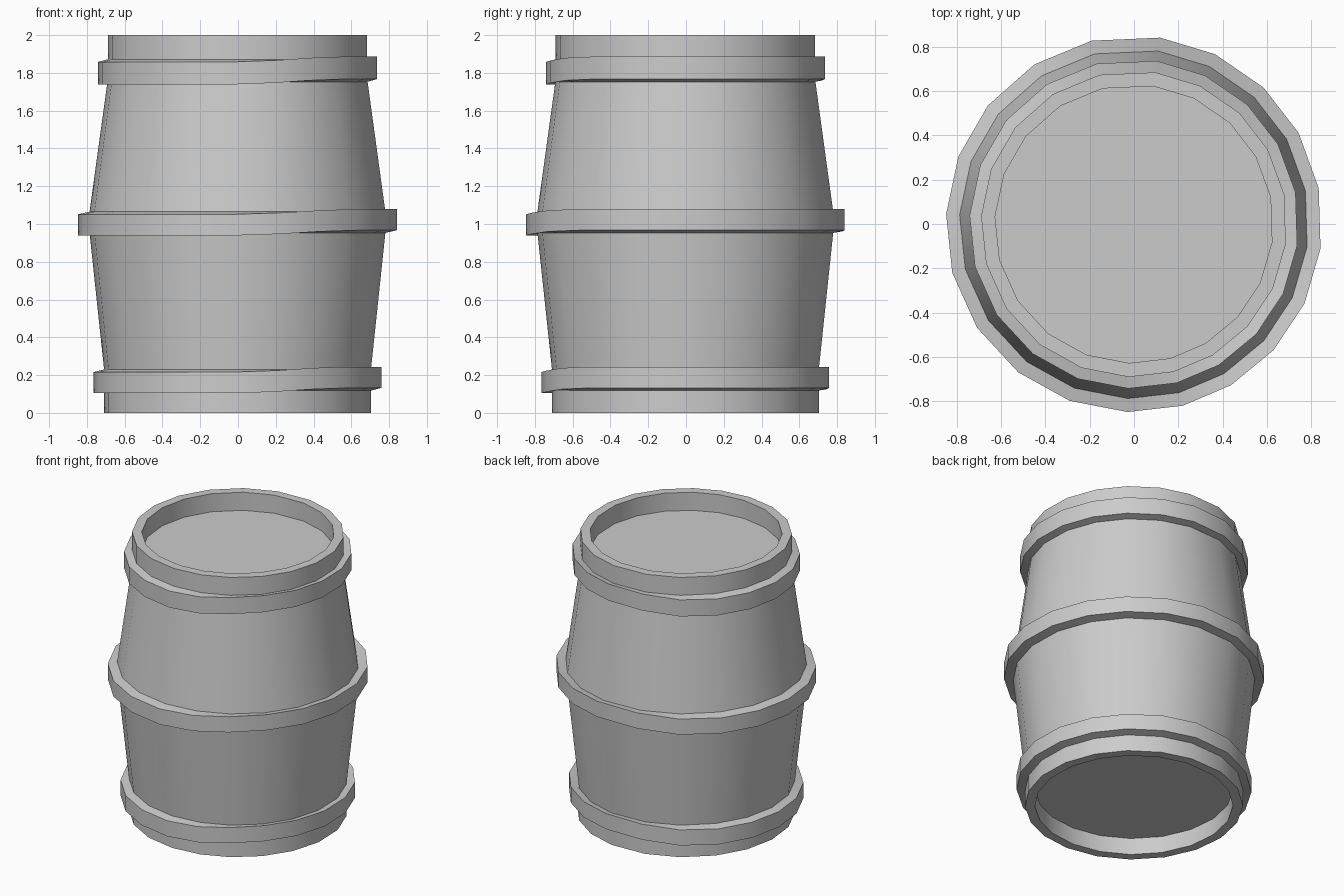
import bpy, bmesh, math

if "Cube" in bpy.data.objects:
    bpy.data.objects.remove(bpy.data.objects["Cube"])

# Hand-cut stave directions (degrees), slightly uneven all round
ANGLES = [11, 29, 46.5, 64.5, 82, 103, 122, 141, 159, 177,
          195, 213.5, 232, 250, 268, 285, 301, 318, 335, 352.5]


def hoop_skew(angle):
    """Height offset of a hoop's outer edge: high on one side, low on the other."""
    return 0.014 * max(-1, min(1, 3.5 * math.cos(math.radians(angle - 22))))


def hoop(r_low, r_high, r_out, z_low, z_high):
    """Profile points (radius, z, skew) of a hoop pulled out of the barrel wall."""
    return [(r_low, z_low, 0), (r_out, z_low, 1),
            (r_out, z_high, 1), (r_high, z_high, 0)]


# Profile from bottom head, over the wall and hoops, to the top head
profile = [(0.645, 0.12, 0), (0.645, 0, 0), (0.71, 0, 0)]
profile += hoop(0.71, 0.71, 0.765, 0.118, 0.23)
profile += hoop(0.787, 0.787, 0.848, 0.953, 1.065)
profile += hoop(0.692, 0.69, 0.742, 1.753, 1.872)
profile += [(0.69, 2, 0), (0.627, 2, 0), (0.627, 1.87, 0)]

# Barrel as one continuous skin
bm = bmesh.new()
rings = []
for r, z, skew in profile:
    rings.append([bm.verts.new((r * math.cos(math.radians(a)),
                                r * math.sin(math.radians(a)),
                                z + skew * hoop_skew(a))) for a in ANGLES])
n = len(ANGLES)
for low, high in zip(rings, rings[1:]):
    for i in range(n):
        j = (i + 1) % n
        bm.faces.new((low[i], low[j], high[j], high[i]))

# Flat recessed heads
bm.faces.new(list(reversed(rings[0])))
bm.faces.new(rings[-1])
bmesh.ops.recalc_face_normals(bm, faces=bm.faces)

mesh = bpy.data.meshes.new("barrel")
bm.to_mesh(mesh)
bm.free()
barrel = bpy.data.objects.new("barrel", mesh)
bpy.context.collection.objects.link(barrel)

# Smooth staves with crisp hoop edges
bpy.context.view_layer.objects.active = barrel
barrel.select_set(True)
bpy.ops.object.shade_smooth_by_angle(angle=math.radians(30))
